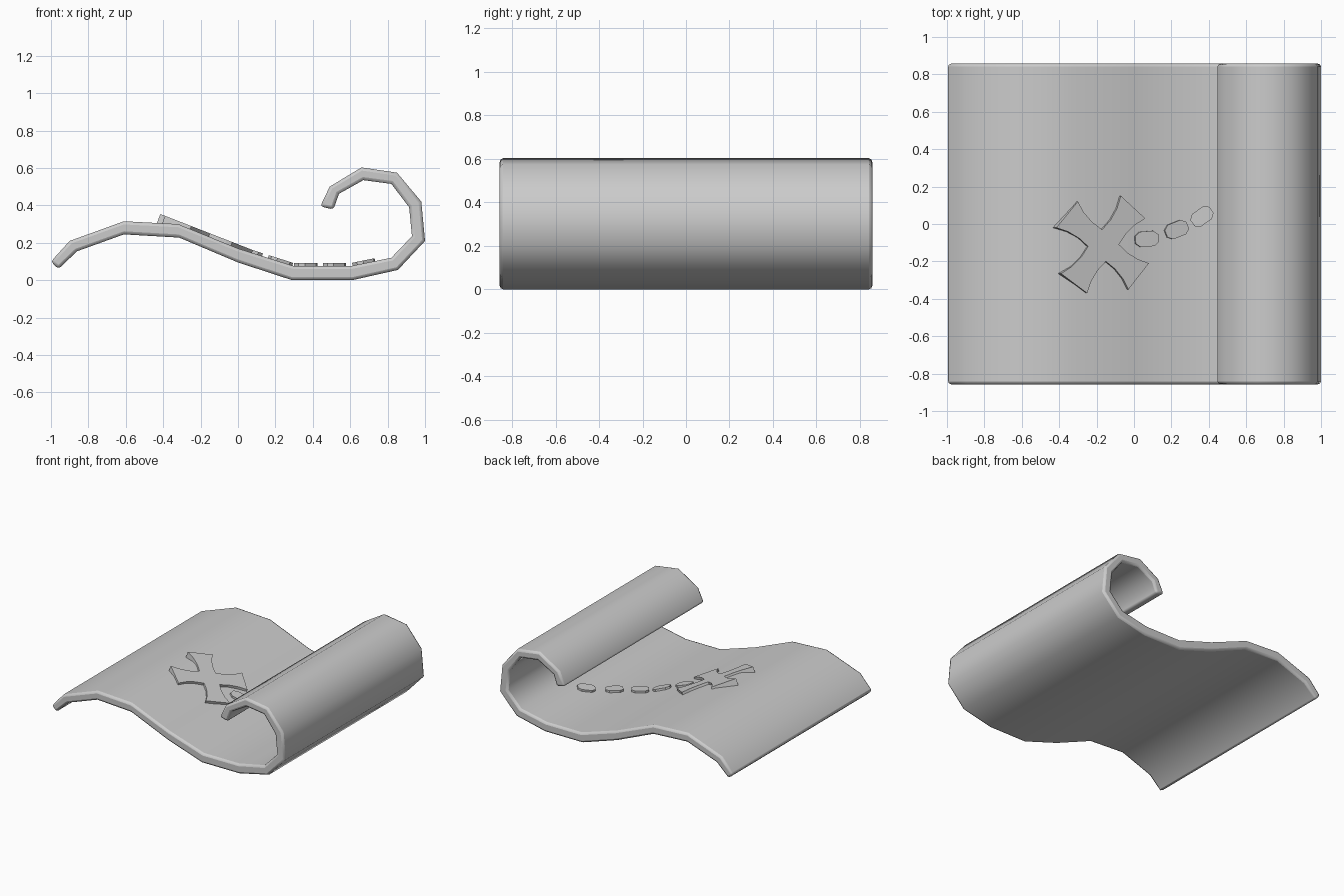
import bpy, bmesh, math
from mathutils import Vector

if "Cube" in bpy.data.objects:
    bpy.data.objects.remove(bpy.data.objects["Cube"])


def make_object(name, bm):
    bmesh.ops.recalc_face_normals(bm, faces=bm.faces[:])
    me = bpy.data.meshes.new(name)
    bm.to_mesh(me)
    bm.free()
    ob = bpy.data.objects.new(name, me)
    bpy.context.collection.objects.link(ob)
    return ob


# Sheet cross-section: matching points on the upper and lower skins
UPPER = [(-1.0, .10), (-.90, .21), (-.61, .315), (-.32, .30), (0, .17), (.30, .075), (.60, .075),
         (.82, .12), (.93, .235), (.915, .39), (.82, .515), (.67, .535), (.54, .462), (.51, .378)]
LOWER = [(-.96, .06), (-.86, .155), (-.61, .245), (-.315, .228), (0, .095), (.29, 0), (.61, 0),
         (.855, .055), (1.0, .21), (.98, .42), (.85, .575), (.66, .603), (.49, .50), (.44, .395)]
HALF = .857


def upper_z(x):
    for (x0, z0), (x1, z1) in zip(UPPER, UPPER[1:]):
        if x0 <= x <= x1:
            return z0 + (z1 - z0) * (x - x0) / (x1 - x0)


# Parchment: quad strips on all sides with softened rims
bm = bmesh.new()
rings = []
for (ux, uz), (lx, lz) in zip(UPPER, LOWER):
    rings.append([bm.verts.new(p) for p in ((ux, -HALF, uz), (ux, HALF, uz),
                                            (lx, HALF, lz), (lx, -HALF, lz))])
for a, b in zip(rings, rings[1:]):
    for i in range(4):
        j = (i + 1) % 4
        bm.faces.new((a[i], a[j], b[j], b[i]))
bm.faces.new(rings[0])
bm.faces.new(rings[-1])
sheet = make_object("parchment_sheet", bm)
bev = sheet.modifiers.new("soft_rim", 'BEVEL')
bev.width = .016
bev.segments = 2
bev.limit_method = 'ANGLE'
bev.angle_limit = math.radians(62)
bpy.context.view_layer.objects.active = sheet
sheet.select_set(True)
bpy.ops.object.shade_smooth_by_angle(angle=math.radians(60))


# Raised slab: outline lies on a tilted plane and is thickened downwards
def slab(name, outline, x0, z0, slope, thick):
    bm = bmesh.new()
    down = Vector((slope, 0, -1)).normalized() * thick
    top = [Vector((x, y, z0 + slope * (x - x0))) for x, y in outline]
    a = [bm.verts.new(p) for p in top]
    b = [bm.verts.new(p + down) for p in top]
    bm.faces.new(a)
    bm.faces.new(b)
    n = len(a)
    for i in range(n):
        j = (i + 1) % n
        bm.faces.new((a[i], a[j], b[j], b[i]))
    return make_object(name, bm)


# Cross mark: four flared arms with curved sides
CORNERS = [(-.415, -.02), (-.30, .12), (-.17, -.03), (-.07, .15), (.06, .03), (-.08, -.11),
           (.08, -.21), (-.03, -.35), (-.15, -.20), (-.25, -.37), (-.39, -.265), (-.245, -.12)]
outline = []
for i, (x, y) in enumerate(CORNERS):
    outline.append((x, y))
    if i % 12 not in (0, 3, 6, 9):
        nx, ny = CORNERS[(i + 1) % 12]
        dx, dy = nx - x, ny - y
        for t in (.33, .67):
            outline.append((x + dx * t + dy * .07, y + dy * t - dx * .07))
slab("cross_mark", outline, -.40, .348, -.39, .05)

# Trail dashes: x, y, heading in degrees
DASHES = [(.07, -.08, 5), (.23, -.03, 22), (.363, .04, 35), (.515, .14, 38), (.67, .26, 40)]
for k, (cx, cy, ang) in enumerate(DASHES):
    c, s = math.cos(math.radians(ang)), math.sin(math.radians(ang))
    pts = []
    for u, v in ((.062, .02), (.036, .041), (-.036, .041), (-.062, .02),
                 (-.062, -.02), (-.036, -.041), (.036, -.041), (.062, -.02)):
        pts.append((cx + u * c - v * s, cy + u * s + v * c))
    slope = (upper_z(cx + .06) - upper_z(cx - .06)) / .12
    slab(f"trail_dash_{k + 1}", pts, cx, upper_z(cx) + .016, slope, .03)
